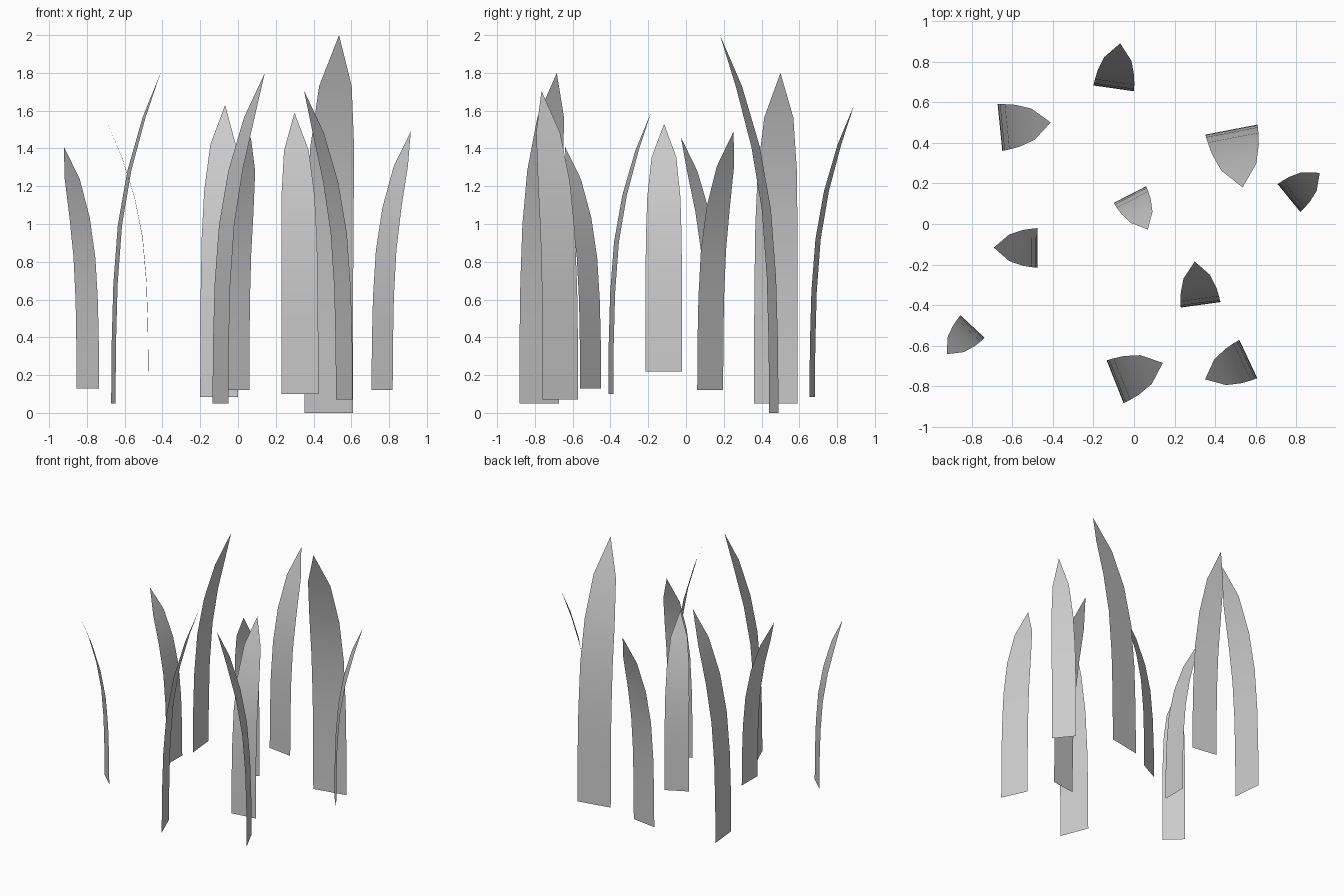
import bpy
from mathutils import Vector

cube = bpy.data.objects.get("Cube")
if cube:
    bpy.data.objects.remove(cube, do_unlink=True)

# Single neutral colour shared by every blade
grey = bpy.data.materials.new("light_grey")
grey.use_nodes = True
colour = (0.6, 0.6, 0.6, 1)
grey.diffuse_color = colour
grey.node_tree.nodes["Principled BSDF"].inputs["Base Color"].default_value = colour

# Shared blade profile: height, forward bend and width at each row, as fractions
ROWS = [(0, 0, 1), (0.18, 0.01, 1), (0.36, 0.045, 0.99),
        (0.54, 0.14, 0.97), (0.705, 0.34, 0.9), (0.865, 0.65, 0.67)]


def grass_blade(name, base, tip, width):
    """Flat tapering blade that rises from base and bends over to tip."""
    base, tip = Vector(base), Vector(tip)
    span = tip - base
    lean = Vector((span.x, span.y, 0))
    side = lean.normalized().cross(Vector((0, 0, 1))) * width / 2
    verts = []
    for height, bend, wide in ROWS:
        centre = base + lean * bend + Vector((0, 0, span.z * height))
        verts += [centre - side * wide, centre + side * wide]
    verts.append(tip)
    last = len(verts) - 1
    faces = [(i, i + 1, i + 3, i + 2) for i in range(0, last - 2, 2)]
    faces.append((last - 2, last - 1, last))
    mesh = bpy.data.meshes.new(name)
    mesh.from_pydata(verts, [], faces)
    mesh.materials.append(grey)
    mesh.shade_smooth()
    obj = bpy.data.objects.new(name, mesh)
    bpy.context.collection.objects.link(obj)


# Each blade: base centre, tip, width
grass_blade("blade_back", (-0.1, 0.668, 0.085), (-0.068, 0.89, 1.63), 0.202)
grass_blade("blade_back_right", (-0.66, 0.475, 0.05), (-0.41, 0.5, 1.8), 0.231)
grass_blade("blade_tall", (0.48, 0.465, 0), (0.535, 0.18, 2), 0.262)
grass_blade("blade_left", (0.763, 0.128, 0.12), (0.915, 0.252, 1.49), 0.177)
grass_blade("blade_centre", (-0.02, 0.145, 0.12), (0.068, -0.027, 1.46), 0.18)
grass_blade("blade_right", (-0.475, -0.118, 0.22), (-0.69, -0.116, 1.53), 0.195)
grass_blade("blade_front_middle", (0.328, -0.398, 0.1), (0.299, -0.185, 1.59), 0.197)
grass_blade("blade_front_right", (-0.795, -0.505, 0.13), (-0.922, -0.641, 1.41), 0.163)
grass_blade("blade_front", (-0.093, -0.777, 0.05), (0.142, -0.684, 1.8), 0.227)
grass_blade("blade_front_left", (0.563, -0.665, 0.07), (0.35, -0.765, 1.705), 0.208)
